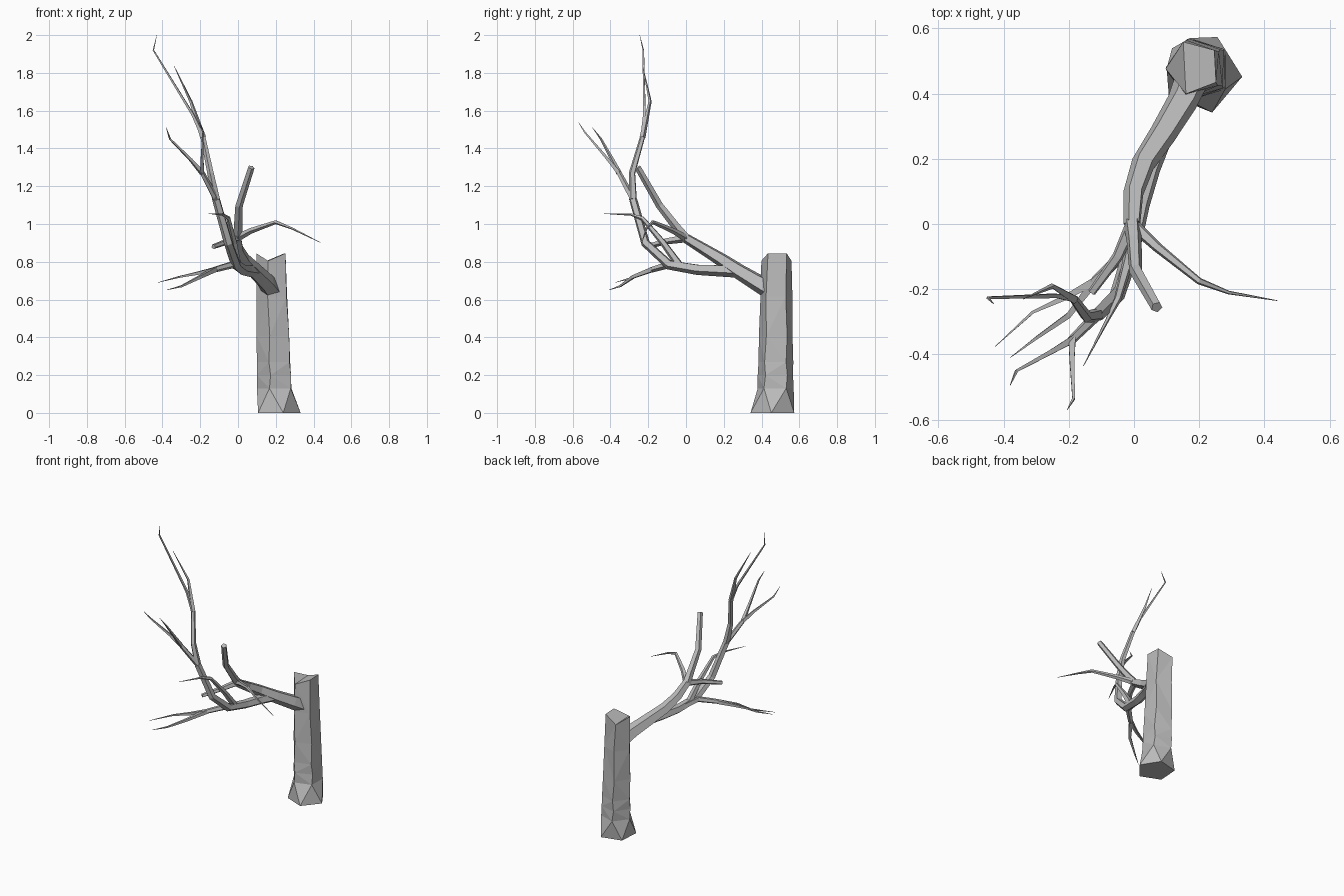
import bpy, bmesh, math
from mathutils import Vector

cube = bpy.data.objects.get("Cube")
if cube:
    bpy.data.objects.remove(cube, do_unlink=True)

grey = (.5, .5, .5, 1)
bark = bpy.data.materials.new("grey bark")
bark.use_nodes = True
bark.diffuse_color = grey
bark.node_tree.nodes["Principled BSDF"].inputs["Base Color"].default_value = grey


def skin(name, rings):
    """Join rings of points into a closed flat-shaded skin."""
    bm = bmesh.new()
    loops = [[bm.verts.new(point) for point in ring] for ring in rings]
    for lower, upper in zip(loops, loops[1:]):
        for i in range(len(lower)):
            bm.faces.new((lower[i - 1], lower[i], upper[i], upper[i - 1]))
    bm.faces.new(loops[0])
    bm.faces.new(loops[-1])
    bmesh.ops.triangulate(bm, faces=bm.faces[:], quad_method='SHORT_EDGE')
    bmesh.ops.recalc_face_normals(bm, faces=bm.faces[:])
    mesh = bpy.data.meshes.new(name)
    bm.to_mesh(mesh)
    bm.free()
    mesh.materials.append(bark)
    bpy.context.collection.objects.link(bpy.data.objects.new(name, mesh))


def ring_around(centre, radius, across, along, sides, start):
    """Regular polygon of points in the plane of two directions."""
    angles = [start + math.tau * k / sides for k in range(sides)]
    return [centre + radius * (across * math.cos(a) + along * math.sin(a)) for a in angles]


def branch(name, thick, thin, *path, sides=5):
    """Faceted tube along a path, tapering evenly from thick to thin."""
    points = [Vector(point) for point in path]
    last = len(points) - 1
    normal = Vector((0, 0, 1))
    rings = []
    for i, point in enumerate(points):
        before, after = points[max(i - 1, 0)], points[min(i + 1, last)]
        tangent = ((point - before).normalized() + (after - point).normalized()).normalized()
        normal = (normal - tangent * normal.dot(tangent)).normalized()
        radius = thick + (thin - thick) * i / last
        rings.append(ring_around(point, radius, normal, tangent.cross(normal),
                                 sides, math.pi / sides))
    skin(name, rings)


def twig(name, thick, *path):
    """Slender four-sided branch that runs out to a point."""
    branch(name, thick, .001, *path, sides=4)


# Trunk: five-sided flared foot, then a leaning shaft with twisted lower bands
X, Y = Vector((1, 0, 0)), Vector((0, 1, 0))
foot = Vector((.21, .46, 0))
shaft_base, shaft_top = Vector((.2, .474, .13)), Vector((.181, .48, .825))
trunk_rings = [ring_around(foot, .122, X, Y, 5, -.07)]
for step, height in enumerate((0, .1, .2, .4, .7, 1)):
    twist = .63 + (.05 if step % 2 else -.03)
    radius = .1 - .016 * height
    centre = shaft_base.lerp(shaft_top, height)
    trunk_rings.append(ring_around(centre, radius, X, Y, 5, twist))

# Broken top: alternate corners stand up or dip
for corner, point in enumerate(trunk_rings[-1]):
    point.z += .02 * math.cos(math.pi * corner)
skin("trunk", trunk_rings)

# Joints where branches divide
limb_split = (.09, .28, .75)
crown = (-.005, 0, .925)
low_bend = (.02, .06, .76)
under_bend = (-.01, -.09, .785)
high_bend = (-.115, -.28, 1.13)
top_fork = (-.185, -.23, 1.46)
front_fork = (-.19, -.355, 1.27)
low_fork = (-.12, -.175, .76)

# Heavy limb from the trunk, dividing into an upright stub, short stub and side twig
branch("main_limb", .054, .027, (.18, .45, .65), (.15, .38, .69), limb_split,
       (.03, .19, .81), (0, .1, .865), crown)
branch("upright_stub", .027, .018, crown, (0, -.05, .985), (.005, -.14, 1.1), (.07, -.255, 1.3))
branch("short_stub", .022, .013, crown, (-.05, -.1, .91), (-.13, -.21, .88))
branch("left_twig", .021, .001, crown, (.07, -.07, .965), (.2, -.175, 1.01),
       (.29, -.21, .975), (.44, -.235, .9))

# Lower limb that sweeps under and climbs to the highest twigs
branch("climbing_limb", .035, .022, limb_split, (.05, .17, .755), low_bend, under_bend,
       (-.05, -.215, .9), high_bend)
branch("climbing_stem", .022, .014, high_bend, (-.145, -.285, 1.27), top_fork)
twig("top_twig", .013, top_fork, (-.24, -.22, 1.58), (-.448, -.226, 1.92), (-.43, -.245, 2))
twig("top_side_twig", .016, top_fork, (-.25, -.19, 1.65), (-.34, -.23, 1.84))

# Front fork
branch("fork_stem", .018, .014, high_bend, front_fork)
twig("fork_outer_twig", .015, front_fork, (-.25, -.39, 1.34), (-.36, -.45, 1.45),
     (-.38, -.495, 1.51))
twig("fork_front_twig", .015, front_fork, (-.19, -.42, 1.35), (-.185, -.535, 1.485),
     (-.205, -.57, 1.54))

# Middle twig that rises, then points forward
branch("forward_twig", .023, .001, (0, -.03, .775), (-.02, -.12, .9), (-.05, -.23, 1.03),
       (-.08, -.29, 1.05), (-.155, -.435, 1.055))

# Low drooping pair
branch("low_stem", .024, .016, low_bend, (-.03, -.09, .785), low_fork)
twig("low_upper_twig", .017, low_fork, (-.21, -.225, .74), (-.31, -.27, .72), (-.425, -.375, .69))
twig("low_lower_twig", .017, low_fork, (-.2, -.28, .72), (-.3, -.35, .67), (-.38, -.41, .65))
